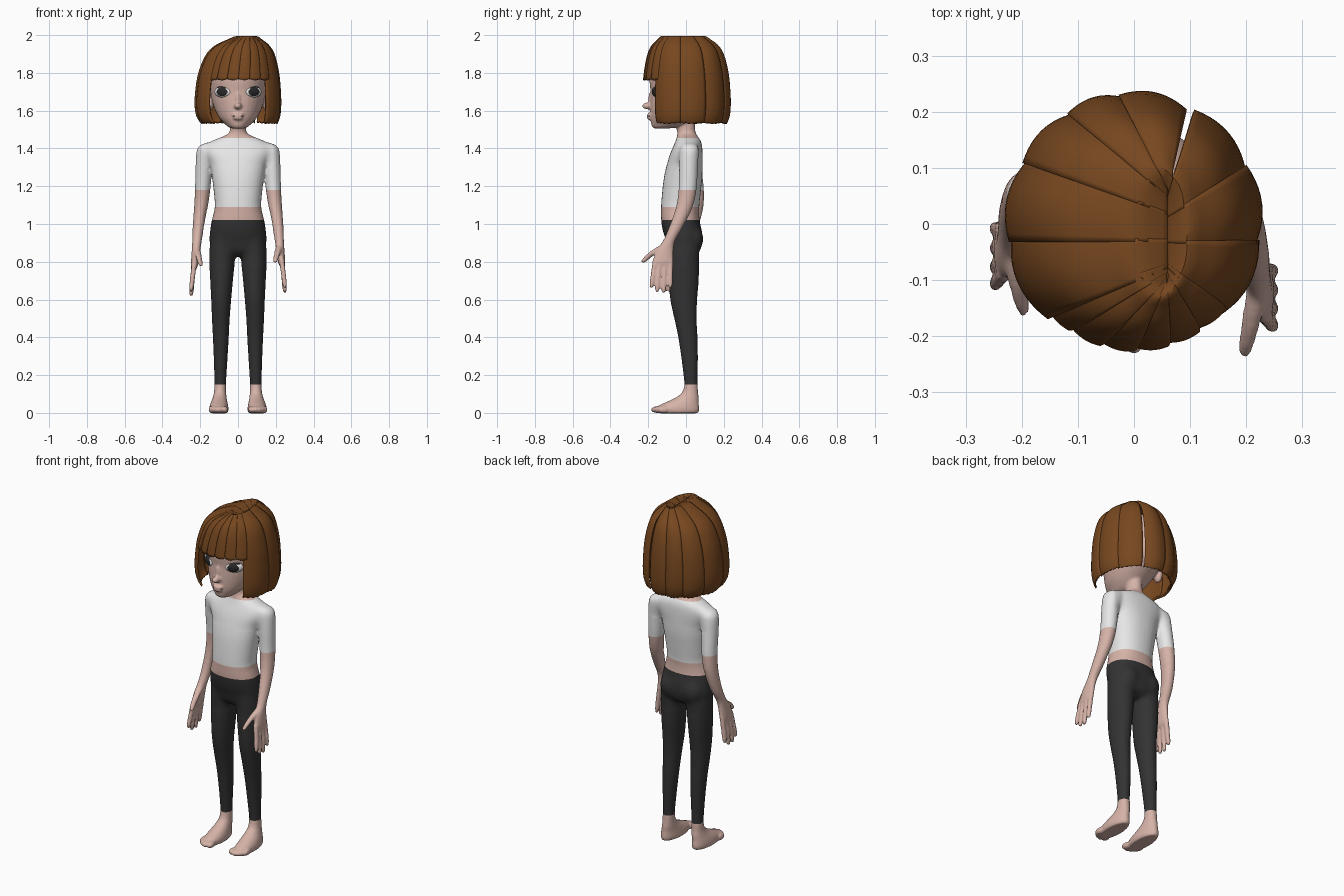
import bpy, bmesh, math
from mathutils import Matrix, Vector

if "Cube" in bpy.data.objects:
    bpy.data.objects.remove(bpy.data.objects["Cube"])


def mat(name, r, g, b):
    m = bpy.data.materials.new(name)
    m.diffuse_color = (r, g, b, 1)
    m.use_nodes = True
    m.node_tree.nodes["Principled BSDF"].inputs["Base Color"].default_value = m.diffuse_color
    return m


SKIN = mat("skin", 0.67, 0.45, 0.39)
SHIRT = mat("white_cloth", 0.80, 0.80, 0.80)
PANTS = mat("charcoal_cloth", 0.033, 0.033, 0.034)
HAIR = mat("brown_hair", 0.185, 0.064, 0.014)
EYE = mat("eye_white", 0.80, 0.80, 0.78)
DARK = mat("eye_dark", 0.022, 0.022, 0.025)
LIP = mat("lip_line", 0.30, 0.15, 0.13)


def finish(bm, name, mats):
    me = bpy.data.meshes.new(name)
    bm.to_mesh(me)
    bm.free()
    for m in mats:
        me.materials.append(m)
    for p in me.polygons:
        p.use_smooth = True
    ob = bpy.data.objects.new(name, me)
    bpy.context.collection.objects.link(ob)
    return ob


def spline(pts, t):
    """Catmull-Rom point at index parameter t."""
    i = min(int(t), len(pts) - 2)
    f = t - i
    p = [pts[max(0, min(len(pts) - 1, i + k))] for k in (-1, 0, 1, 2)]
    return [0.5 * (2 * b + (c - a) * f + (2 * a - 5 * b + 4 * c - d) * f * f
                   + (3 * b - a - 3 * c + d) * f ** 3) for a, b, c, d in zip(*p)]


def loft(bm, secs, e=1.0, n=32, k=4):
    """Closed skin over horizontal rings (cx, cy, z, rx, ry)."""
    rings = []
    for j in range((len(secs) - 1) * k + 1):
        cx, cy, z, rx, ry = spline(secs, j / k)
        ring = []
        for i in range(n):
            a = 2 * math.pi * i / n
            c, s = math.cos(a), math.sin(a)
            ring.append(bm.verts.new((cx + rx * math.copysign(abs(c) ** e, c),
                                      cy + ry * math.copysign(abs(s) ** e, s), z)))
        rings.append(ring)
    for a, b in zip(rings, rings[1:]):
        for i in range(n):
            bm.faces.new((a[i], a[(i + 1) % n], b[(i + 1) % n], b[i]))
    bm.faces.new(rings[0])
    bm.faces.new(rings[-1])


def trunk(rows):
    return [(0, (f + b) / 2, z, w, (b - f) / 2) for z, w, f, b in rows]


def blob(bm, c, r):
    m = Matrix.Translation(c) @ Matrix.Diagonal((*r, 1))
    bmesh.ops.create_uvsphere(bm, u_segments=24, v_segments=14, radius=1, matrix=m)


bm = bmesh.new()
# Torso and pelvis: z, half width, front y, back y
loft(bm, trunk([(1.478, .05, -.045, .055), (1.46, .09, -.048, .065), (1.44, .14, -.055, .08),
                (1.41, .178, -.068, .086), (1.37, .176, -.085, .088), (1.32, .150, -.10, .088),
                (1.25, .138, -.116, .086), (1.17, .128, -.126, .078), (1.09, .123, -.132, .07),
                (1.02, .140, -.132, .072), (.96, .149, -.122, .085), (.91, .152, -.105, .088),
                (.86, .138, -.09, .075), (.83, .10, -.06, .04)]), 0.9)
# Neck
loft(bm, [(0, 0, 1.62, .044, .05), (0, 0, 1.52, .042, .048), (0, .005, 1.43, .05, .052)])
# Head
loft(bm, trunk([(1.505, .025, -.165, -.10), (1.513, .05, -.178, -.04), (1.53, .07, -.184, .01),
                (1.56, .098, -.188, .05), (1.60, .12, -.19, .10), (1.65, .138, -.19, .15),
                (1.70, .147, -.188, .17), (1.76, .155, -.193, .18), (1.82, .155, -.185, .18),
                (1.88, .135, -.155, .15), (1.92, .10, -.12, .11), (1.945, .05, -.06, .05)]))
# Nose and lips
blob(bm, (0, -.20, 1.625), (.020, .033, .018))
blob(bm, (0, -.187, 1.66), (.012, .013, .04))
blob(bm, (0, -.19, 1.579), (.032, .018, .009))
blob(bm, (0, -.19, 1.561), (.027, .018, .010))

for s in (-1, 1):
    # Ear and buttock
    blob(bm, (s * .15, .02, 1.645), (.022, .03, .045))
    blob(bm, (s * .068, .036, .92), (.066, .057, .075))

    def pose(secs):
        """Mirror; the arm on -x hangs further back."""
        out = []
        for x, y, z, rx, ry in secs:
            t = max(0, min(1, (1.42 - z) / .45)) if s < 0 else 0
            out.append((s * x, y + .075 * t, z - .018 * t, rx, ry))
        return out

    # Arm
    loft(bm, pose([(.140, .015, 1.43, .035, .035), (.160, .018, 1.40, .055, .052),
                   (.178, .014, 1.32, .046, .05), (.188, .008, 1.18, .040, .047),
                   (.199, -.012, 1.08, .035, .043), (.212, -.055, .98, .029, .036),
                   (.219, -.09, .91, .024, .032), (.224, -.112, .86, .022, .046),
                   (.231, -.122, .80, .019, .055), (.234, -.124, .78, .014, .048)]))
    # Fingers and thumb
    for y0, y1, z1 in ((-.163, -.182, .665), (-.137, -.152, .642),
                       (-.110, -.118, .640), (-.082, -.083, .665)):
        loft(bm, pose([(.231, y0, .81, .014, .014), (.240, (y0 + y1) / 2, .74, .0135, .0135),
                       (.247, y1, z1 + .015, .012, .012), (.248, y1, z1 - .004, .006, .006)]), n=12)
    loft(bm, pose([(.218, -.12, .885, .018, .022), (.210, -.165, .855, .017, .024),
                   (.202, -.205, .822, .014, .020), (.197, -.229, .796, .010, .013)]), n=16)
    # Leg
    loft(bm, [(s * x, y, z, rx, ry) for x, y, z, rx, ry in (
        (.076, -.012, .93, .068, .085), (.083, -.01, .84, .070, .081), (.087, -.011, .70, .060, .078),
        (.089, -.012, .60, .053, .071), (.091, -.003, .50, .047, .059), (.091, .01, .40, .042, .051),
        (.092, .02, .28, .036, .043), (.094, .026, .15, .030, .034), (.094, .027, .11, .030, .036))])
    # Foot and toes
    loft(bm, [(s * x, y, z, rx, ry) for x, y, z, rx, ry in (
        (.094, .027, .15, .031, .035), (.095, .022, .11, .032, .042), (.097, .005, .08, .037, .062),
        (.100, -.025, .052, .045, .092), (.101, -.045, .03, .050, .115), (.101, -.045, .012, .050, .115),
        (.101, -.045, -.002, .044, .108))])
    for i, (tx, ty) in enumerate(((.072, -.150), (.095, -.156), (.113, -.149), (.129, -.137), (.143, -.12))):
        r = .019 if i == 0 else .0125
        blob(bm, (s * tx, ty, .017), (r, .03, .018))

bmesh.ops.recalc_face_normals(bm, faces=bm.faces)
body = finish(bm, "body", [SKIN])

# Fuse the body into one smooth skin
rm = body.modifiers.new("fuse", "REMESH")
rm.mode = "VOXEL"
rm.voxel_size = .0065
sm = body.modifiers.new("soften", "SMOOTH")
sm.factor, sm.iterations = .5, 4
me = bpy.data.meshes.new_from_object(body.evaluated_get(bpy.context.evaluated_depsgraph_get()))
body.modifiers.clear()
bm = bmesh.new()
bm.from_mesh(me)

# Blend shoulders and hips further
soft = [v for v in bm.verts if abs(v.co.x) < .185 and (1.3 < v.co.z < 1.5 and v.co.y > -.1
                                                      or .78 < v.co.z < 1.08)]
for _ in range(25):
    bmesh.ops.smooth_vert(bm, verts=soft, factor=.5, use_axis_x=True, use_axis_y=True, use_axis_z=True)

# Cut clean garment edges, then colour by height
for z in (.15, 1.02, 1.09, 1.18, 1.455):
    bmesh.ops.bisect_plane(bm, geom=bm.verts[:] + bm.edges[:] + bm.faces[:], dist=1e-5,
                           plane_co=(0, 0, z), plane_no=(0, 0, 1))
for f in bm.faces:
    c = f.calc_center_median()
    x, z = abs(c.x), c.z
    f.smooth = True
    arm = z < 1.18 and x > (.138 if z > 1.06 else .168)
    if arm or z < .15 or 1.02 < z < 1.09 or z > 1.455:
        f.material_index = 0
    else:
        f.material_index = 1 if z > 1.05 else 2
me.materials.clear()
for m in (SKIN, SHIRT, PANTS):
    me.materials.append(m)
bm.to_mesh(me)
bm.free()
body.data = me

# Eyes: white with a dark iris and upper lash line
for s in (-1, 1):
    bm = bmesh.new()
    bmesh.ops.create_uvsphere(bm, u_segments=48, v_segments=40, radius=1,
                              matrix=Matrix.Rotation(math.pi / 2, 4, "X"))
    for f in bm.faces:
        c = f.calc_center_median()
        if math.hypot(c.x + s * .06, c.z * .8) < .62 or c.z > .66:
            f.material_index = 1
    bm.transform(Matrix.Translation((s * .079, -.150, 1.70)) @ Matrix.Rotation(s * .50, 4, "Z")
                 @ Matrix.Diagonal((.050, .023, .031, 1)))
    finish(bm, "eye_left" if s > 0 else "eye_right", [EYE, DARK])

# Mouth line
bm = bmesh.new()
blob(bm, (0, -.19, 1.570), (.028, .0155, .002))
finish(bm, "mouth", [LIP])

# Hair: overlapping locks falling from an off-centre parting (fraction outward, z)
PROFILE = [(-.03, 1.968), (.2, 1.995), (.4, 1.975), (.63, 1.942), (.8, 1.89), (.93, 1.80),
           (.985, 1.71), (1.0, 1.63), (.965, 1.57), (.87, 1.527)]


def lock(bm, a0, a1, end, taper, bulge=1.0, nu=10, nv=26):
    grid = []
    for i in range(nu + 1):
        u = i / nu
        col = []
        for j in range(nv + 1):
            v = j / nv
            f, z = spline(PROFILE, end * v)
            mid = (a0 + a1) / 2
            a = math.radians(mid + (a1 - a0) * (u - .5) * (1 - taper * v ** 10))
            part = Vector((.06, -.02 + .08 * math.sin(a), 0))
            rim = Vector((.221 * math.cos(a), .228 * math.sin(a), 0))
            puff = (.009 * bulge * math.sin(math.pi * u) + .006 * u - .002) * max(0, min(1, f * 1.4))
            p = part.lerp(rim, f) + rim.normalized() * puff
            p.z = z + puff * .3 * (1 - f)
            if j == nv:
                p.z += .006 * (i % 2) + .006 * abs(2 * u - 1)
            col.append(bm.verts.new(p))
        grid.append(col)
    for a, b in zip(grid, grid[1:]):
        for j in range(nv):
            bm.faces.new((a[j], a[j + 1], b[j + 1], b[j]))


bm = bmesh.new()
# Long side and back locks, with a narrow gap at the back
for a0, a1 in ((313, 353), (350, 387), (384, 421.5), (424.5, 457), (454, 482),
               (479, 512), (509, 548), (545, 587)):
    lock(bm, a0, a1, 9, .02)
# Fringe
for i in range(6):
    lock(bm, 221 + 16.3 * i - 1, 221 + 16.3 * (i + 1) + 1, 5.45, .16, .35)
hair = finish(bm, "hair", [HAIR])
so = hair.modifiers.new("thickness", "SOLIDIFY")
so.thickness, so.offset = .010, -1
bpy.context.view_layer.objects.active = hair
hair.select_set(True)
bpy.ops.object.shade_smooth_by_angle(angle=math.radians(40))
